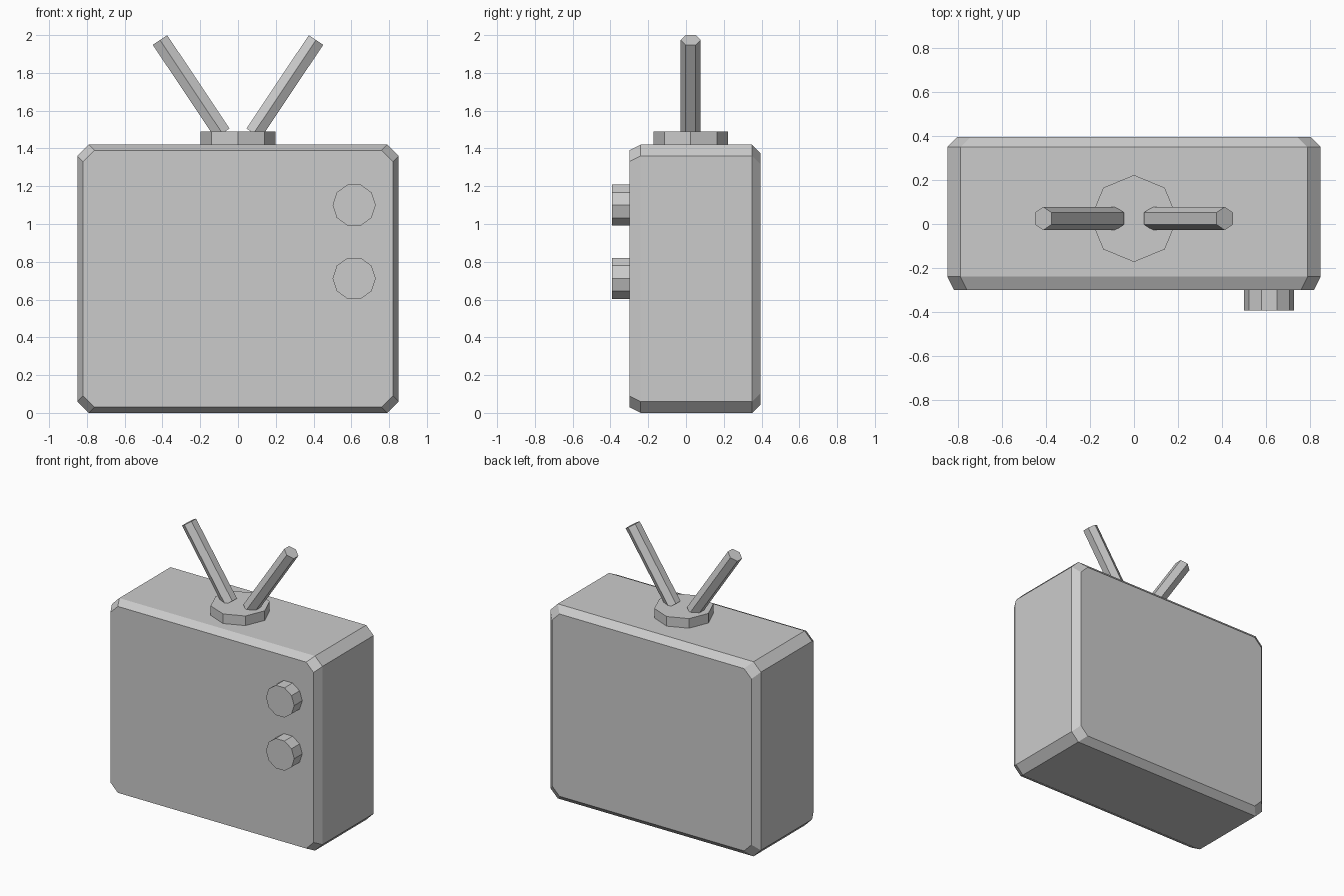
import bpy, bmesh, math
from mathutils import Vector

if "Cube" in bpy.data.objects:
    bpy.data.objects.remove(bpy.data.objects["Cube"])


def loft(name, rings):
    """Skin a list of equal-length point rings and cap both ends."""
    bm = bmesh.new()
    loops = [[bm.verts.new(p) for p in ring] for ring in rings]
    for a, b in zip(loops, loops[1:]):
        for i in range(len(a)):
            j = (i + 1) % len(a)
            bm.faces.new((a[i], a[j], b[j], b[i]))
    bm.faces.new(loops[0])
    bm.faces.new(loops[-1])
    bmesh.ops.recalc_face_normals(bm, faces=bm.faces)
    mesh = bpy.data.meshes.new(name)
    bm.to_mesh(mesh)
    bm.free()
    obj = bpy.data.objects.new(name, mesh)
    bpy.context.collection.objects.link(obj)
    return obj


def prism(name, sides, radius, start, end, first):
    """Regular prism from start to end; 'first' points at one of its corners."""
    start, end, u = Vector(start), Vector(end), Vector(first)
    v = (end - start).normalized().cross(u)
    angles = [math.tau * i / sides for i in range(sides)]
    ring = [(u * math.cos(a) + v * math.sin(a)) * radius for a in angles]
    return loft(name, [[c + p for p in ring] for c in (start, end)])


def body_ring(y, inset, cut=0.06):
    """Rectangle with cut corners, shrunk by inset, at depth y."""
    hx, hz, mid = 0.85 - inset, 0.71 - inset, 0.71
    quarter = [(hx, hz - cut), (hx - cut, hz)]
    pts = quarter + [(-x, z) for x, z in reversed(quarter)]
    pts += [(-x, -z) for x, z in pts]
    return [(x, y, mid + z) for x, z in pts]


# Cabinet with chamfered front and back rims
loft("cabinet", [body_ring(-0.30, 0.03), body_ring(-0.24, 0),
                 body_ring(0.35, 0), body_ring(0.395, 0.045)])

# Two dials on the front
for label, z in (("upper", 1.10), ("lower", 0.712)):
    prism(label + "_dial", 10, 0.114, (0.615, -0.29, z), (0.615, -0.393, z), (1, 0, 0))

# Antenna base and the two rods
AY = 0.025
prism("antenna_base", 8, 0.198, (0, AY, 1.41), (0, AY, 1.49), (1, 0, 0))
for label, s in (("left", -1), ("right", 1)):
    prism(label + "_antenna", 6, 0.053, (s * 0.083, AY, 1.48),
          (s * 0.413, AY, 1.974), (0, 1, 0))
